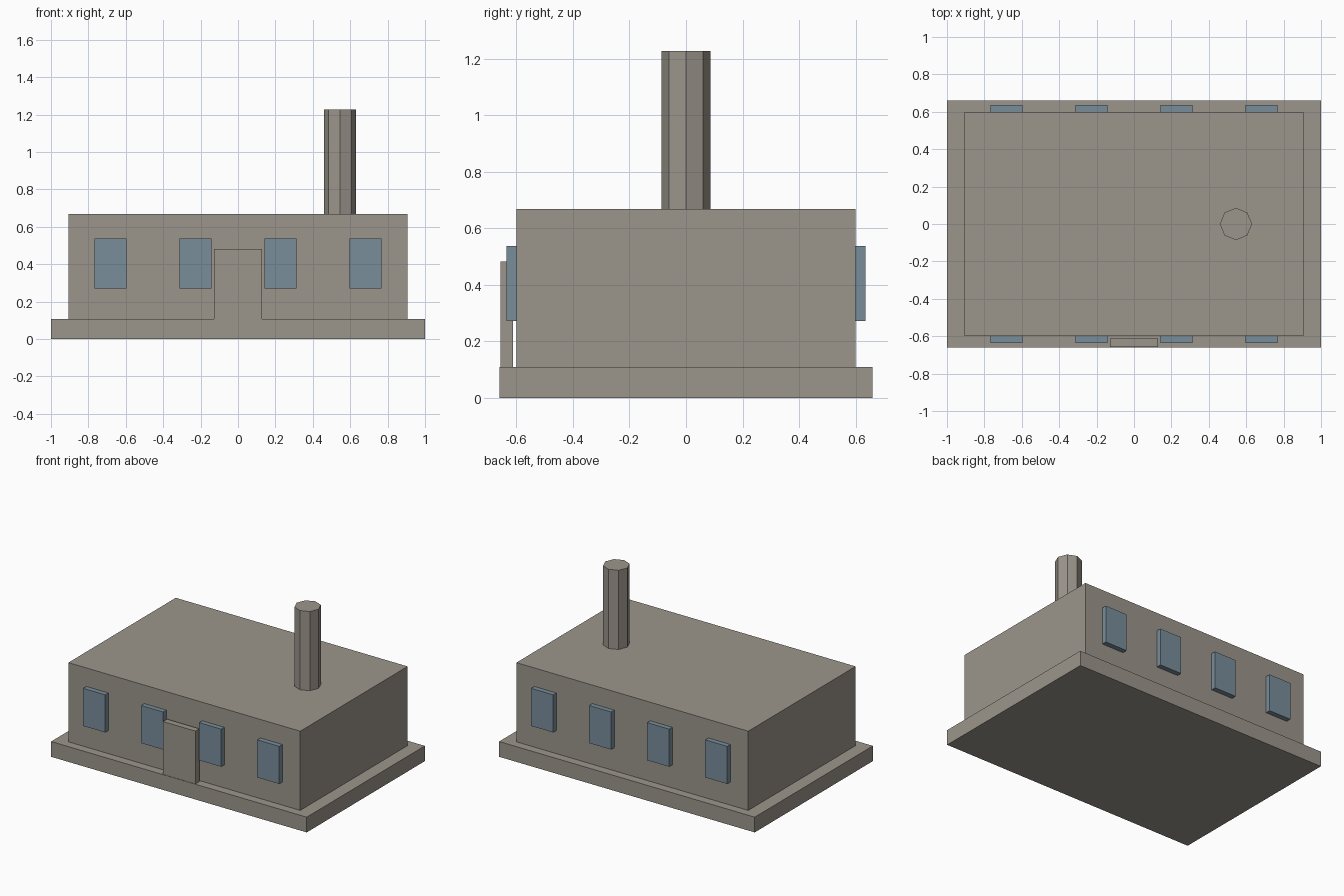
import bpy

old = bpy.data.objects.get("Cube")
if old:
    bpy.data.objects.remove(old, do_unlink=True)


def make_material(name, rgb):
    mat = bpy.data.materials.new(name)
    mat.use_nodes = True
    mat.diffuse_color = (*rgb, 1)
    mat.node_tree.nodes["Principled BSDF"].inputs["Base Color"].default_value = (*rgb, 1)
    return mat


stone = make_material("warm grey stone", (0.33, 0.30, 0.26))
glass = make_material("dusty blue glass", (0.19, 0.27, 0.33))


def finish(name, mat):
    obj = bpy.context.object
    obj.name = obj.data.name = name
    obj.data.materials.append(mat)
    return obj


def box(name, mat, x, y, z):
    """Box spanning the (low, high) range on each axis."""
    spans = (x, y, z)
    bpy.ops.mesh.primitive_cube_add(size=1, location=[(a + b) / 2 for a, b in spans])
    obj = finish(name, mat)
    obj.scale = [b - a for a, b in spans]
    bpy.ops.object.transform_apply(location=False, rotation=False, scale=True)
    return obj


# Plinth and main block
BASE_TOP, ROOF, WALL = 0.108, 0.668, 0.60
box("foundation", stone, (-1, 1), (-0.66, 0.66), (0, BASE_TOP))
box("building_block", stone, (-0.907, 0.907), (-WALL, WALL), (BASE_TOP, ROOF))

# Door slab standing just clear of the front wall
box("door", stone, (-0.127, 0.127), (-0.657, -0.613), (BASE_TOP, 0.482))

# Four windows on the front and four on the back
for side, sign in (("front", -1), ("back", 1)):
    for i in range(4):
        cx = (i - 1.5) * 0.454
        y = sorted((sign * WALL, sign * 0.635))
        box(f"{side}_window_{i + 1}", glass, (cx - 0.086, cx + 0.086), y, (0.271, 0.537))

# Octagonal chimney
CHIMNEY_TOP = 1.228
bpy.ops.mesh.primitive_cylinder_add(
    vertices=8, radius=0.086, depth=CHIMNEY_TOP - ROOF,
    location=(0.545, 0, (CHIMNEY_TOP + ROOF) / 2))
finish("chimney", stone)
